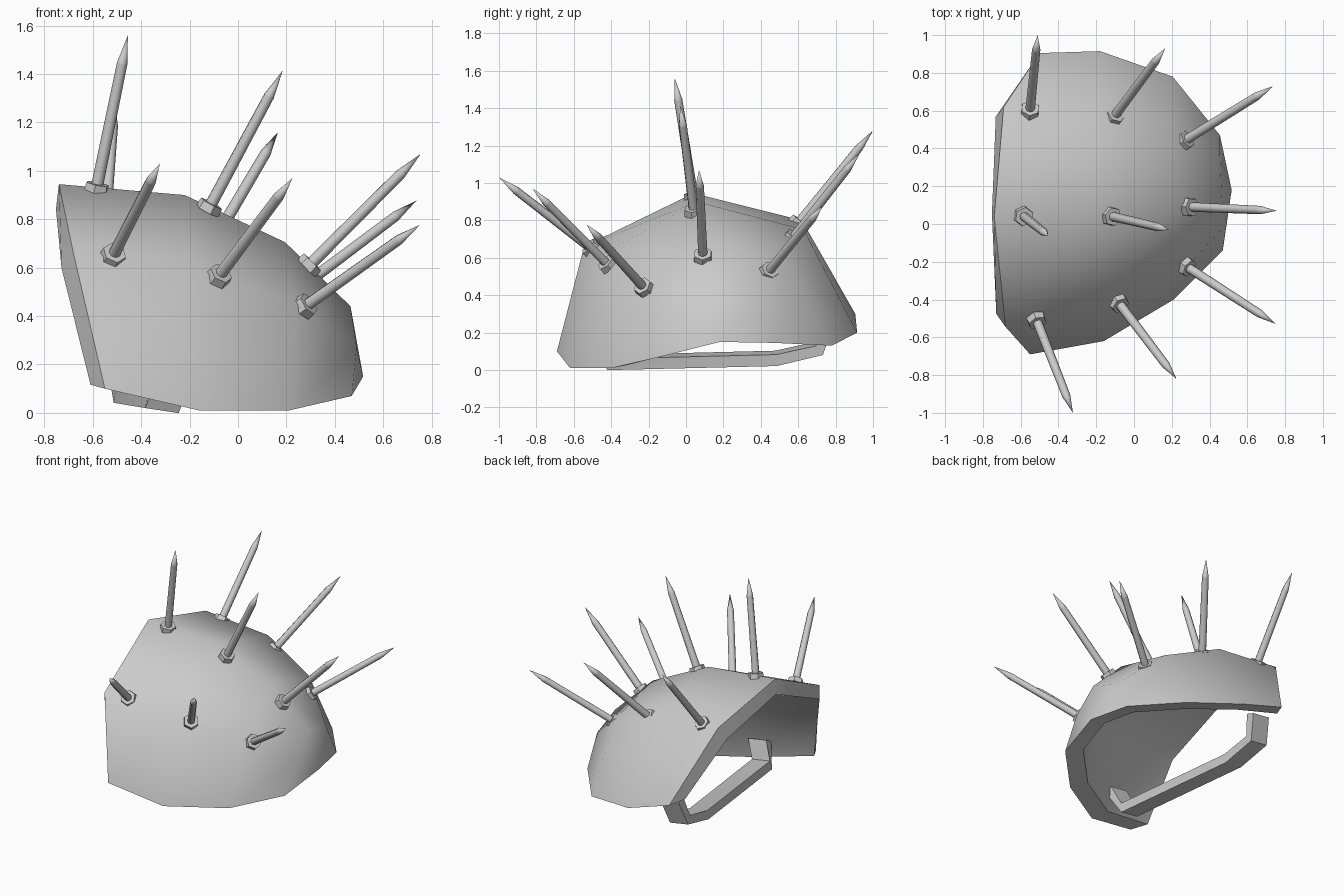
import bpy, bmesh, math
from mathutils import Vector, Matrix

cube = bpy.data.objects.get("Cube")
if cube:
    bpy.data.objects.remove(cube)

steel = bpy.data.materials.new("grey steel")
steel.use_nodes = True
GREY = (0.6, 0.6, 0.6, 1)
steel.diffuse_color = GREY
steel.node_tree.nodes["Principled BSDF"].inputs["Base Color"].default_value = GREY


def finish(bm, name, angle):
    """Turn a bmesh into an object, smooth except at edges above the angle."""
    mesh = bpy.data.meshes.new(name)
    bm.to_mesh(mesh)
    bm.free()
    mesh.materials.append(steel)
    obj = bpy.data.objects.new(name, mesh)
    bpy.context.collection.objects.link(obj)
    bpy.ops.object.select_all(action='DESELECT')
    obj.select_set(True)
    bpy.context.view_layer.objects.active = obj
    bpy.ops.object.shade_smooth_by_angle(angle=math.radians(angle))
    return obj


# Shell: arches from front rim to back rim, closing at the outer rim point
arches = [
    [(-.55, -.69, .1), (-.68, -.545, .66), (-.74, .04, .945), (-.69, .62, .8), (-.5, .905, .3)],
    [(-.16, -.62, .01), (-.2, -.48, .6), (-.22, .06, .9), (-.2, .63, .75), (-.18, .915, .2)],
    [(.21, -.4, .01), (.24, -.27, .45), (.195, .1, .705), (.185, .54, .6), (.205, .78, .13)],
    [(.47, -.14, .07), (.49, 0, .27), (.465, .14, .44), (.455, .36, .36), (.455, .47, .145)],
]
bm = bmesh.new()
rows = [[bm.verts.new(p) for p in arch] for arch in arches]
apex = bm.verts.new((.517, .18, .15))
for a, b in zip(rows, rows[1:]):
    for i in range(len(a) - 1):
        bm.faces.new((a[i], b[i], b[i + 1], a[i + 1]))
for u, v in zip(rows[-1], rows[-1][1:]):
    bm.faces.new((u, apex, v))
bm.normal_update()

# Inner wall: lower rim moves level inwards, the opening flares to the side
rim = [apex] + [row[k] for row in rows for k in (0, -1)]
flared = [rows[0][k] for k in (0, 1, -2, -1)]
outer_faces, border = bm.faces[:], [e for e in bm.edges if e.is_boundary]
inner = {}
for v in bm.verts[:]:
    n = v.normal.copy()
    if v in rim:
        n.z = -0.15
    if v in flared:
        n.x += 0.35
    depth = 0.12 if v in rim else 0.105
    inner[v] = bm.verts.new(v.co - n.normalized() * depth)
for f in outer_faces:
    bm.faces.new([inner[v] for v in reversed(f.verts)])
for e in border:
    u, v = e.verts
    bm.faces.new((u, v, inner[v], inner[u]))
bmesh.ops.recalc_face_normals(bm, faces=bm.faces)
finish(bm, "shoulder_shell", 55)

# Strap: a band swept under the opening from front wall to back wall
path = [(-.25, -.48, .18), (-.31, -.42, .04), (-.44, .48, .062), (-.45, .71, .115), (-.42, .76, .27)]
points = [Vector(p) for p in path]
across = Vector((1, 0.05, -0.15)).normalized()
bm = bmesh.new()
rings = []
for i, p in enumerate(points):
    along = points[min(i + 1, len(points) - 1)] - points[max(i - 1, 0)]
    up = across.cross(along).normalized()
    rings.append([bm.verts.new(p + across * s * 0.07 + up * t * 0.031)
                  for s, t in ((-1, -1), (1, -1), (1, 1), (-1, 1))])
for a, b in zip(rings, rings[1:]):
    for i in range(4):
        j = (i + 1) % 4
        bm.faces.new((a[i], a[j], b[j], b[i]))
bm.faces.new(rings[0])
bm.faces.new(rings[-1])
bmesh.ops.recalc_face_normals(bm, faces=bm.faces)
finish(bm, "arm_strap", 20)


# Spikes: hexagonal nut, tapered shaft and pointed tip
def cone(bm, sides, r1, r2, z1, z2):
    bmesh.ops.create_cone(bm, cap_ends=True, segments=sides, radius1=r1, radius2=r2,
                          depth=z2 - z1, matrix=Matrix.Translation((0, 0, (z1 + z2) / 2)))


def spike(name, base, tip):
    base, tip = Vector(base), Vector(tip)
    length = (tip - base).length
    bm = bmesh.new()
    cone(bm, 6, 0.054, 0.05, -0.025, 0.012)
    cone(bm, 8, 0.025, 0.022, 0, length - 0.12)
    cone(bm, 8, 0.022, 0, length - 0.12, length)
    obj = finish(bm, name, 50)
    obj.location = base
    obj.rotation_euler = (tip - base).to_track_quat('Z', 'Y').to_euler()


spikes = {
    "front": [((-.513, -.515, .655), (-.323, -1, 1.03)),
              ((-.075, -.425, .57), (.225, -.82, .97)),
              ((.285, -.23, .445), (.752, -.53, .777))],
    "middle": [((-.583, .04, .935), (-.455, -.06, 1.56)),
               ((-.115, .04, .855), (.185, -.03, 1.415)),
               ((.3, .09, .615), (.755, .07, 1.07))],
    "back": [((-.55, .605, .79), (-.51, 1, 1.28)),
             ((-.1, .575, .71), (.165, .93, 1.16)),
             ((.275, .445, .53), (.737, .73, .877))],
}
for row, ends in spikes.items():
    for place, (base, tip) in zip(("inner", "centre", "outer"), ends):
        spike(f"{row}_{place}_spike", base, tip)
